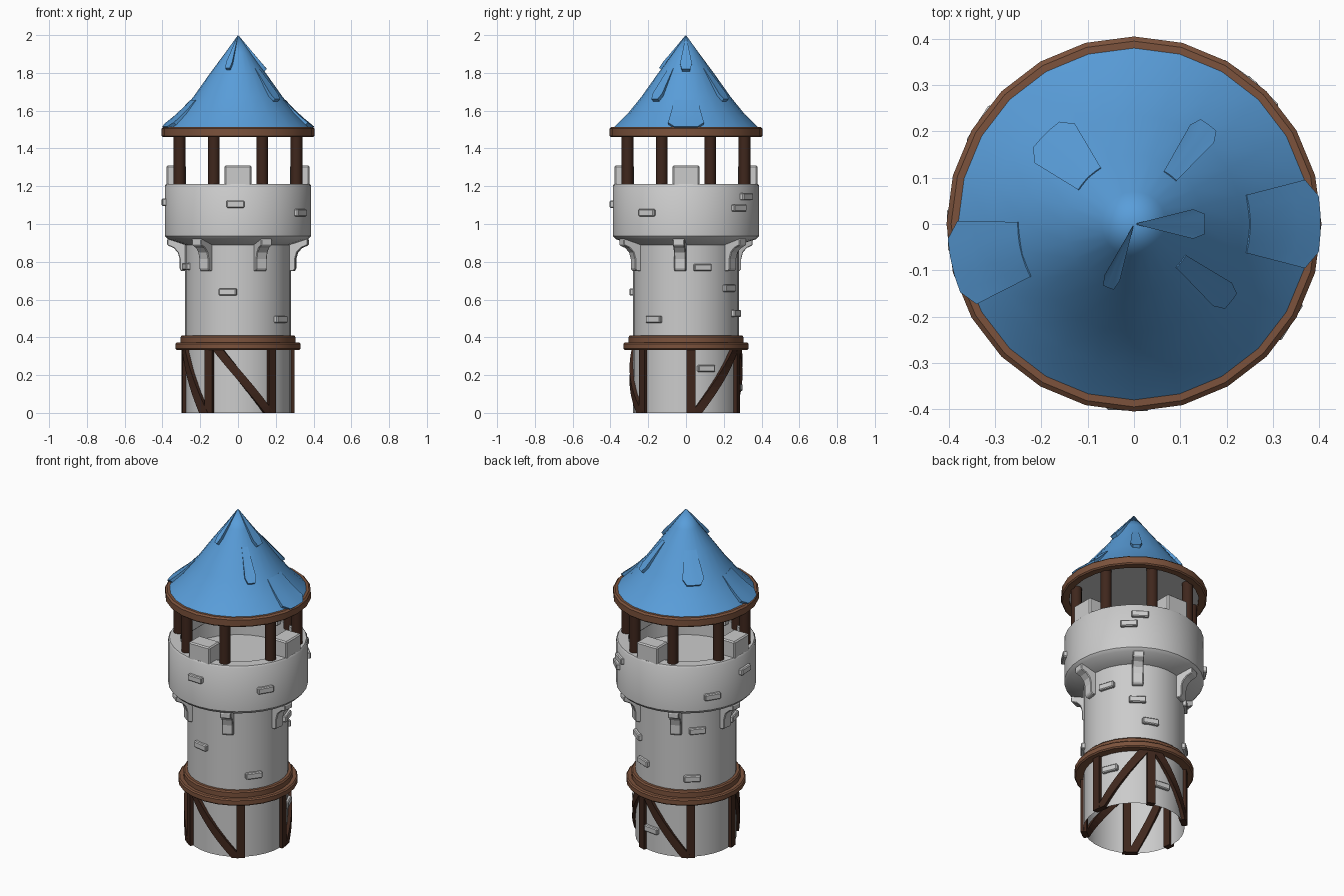
import bpy, bmesh
from math import sin, cos, pi, radians
from mathutils import Matrix

if "Cube" in bpy.data.objects:
    bpy.data.objects.remove(bpy.data.objects["Cube"])


def material(name, rgb):
    m = bpy.data.materials.new(name)
    m.diffuse_color = (*rgb, 1)
    m.use_nodes = True
    m.node_tree.nodes["Principled BSDF"].inputs["Base Color"].default_value = m.diffuse_color
    return m


BLUE = material("blue_roof", (0.10, 0.34, 0.70))
BROWN = material("brown_trim", (0.20, 0.085, 0.045))
DARK = material("dark_wood", (0.05, 0.02, 0.012))


def finish(bm, name, mat=None, smooth=True, bevel=0):
    bmesh.ops.recalc_face_normals(bm, faces=bm.faces[:])
    me = bpy.data.meshes.new(name)
    bm.to_mesh(me)
    bm.free()
    ob = bpy.data.objects.new(name, me)
    bpy.context.collection.objects.link(ob)
    if mat:
        me.materials.append(mat)
    if bevel:
        b = ob.modifiers.new("bevel", 'BEVEL')
        b.width, b.segments, b.limit_method = bevel, 1, 'ANGLE'
    if smooth:
        bpy.ops.object.select_all(action='DESELECT')
        ob.select_set(True)
        bpy.context.view_layer.objects.active = ob
        bpy.ops.object.shade_smooth_by_angle(angle=radians(35))
    return ob


def lathe(name, profile, segs, mat=None, closed=False):
    """Revolve (r, z) points around z."""
    bm = bmesh.new()
    pts = profile + profile[:1] if closed else profile
    vs = [bm.verts.new((r, 0, z)) for r, z in pts]
    es = [bm.edges.new(p) for p in zip(vs, vs[1:])]
    bmesh.ops.spin(bm, geom=vs + es, axis=(0, 0, 1), cent=(0, 0, 0),
                   angle=2 * pi, steps=segs, use_duplicate=False)
    bmesh.ops.remove_doubles(bm, verts=bm.verts[:], dist=1e-5)
    return finish(bm, name, mat)


def loft(name, sections, mat=None, smooth=False, bevel=0, turn=0):
    """Skin closed cross-sections, cap both ends, turn about z (degrees)."""
    bm = bmesh.new()
    loops = [[bm.verts.new(p) for p in s] for s in sections]
    n = len(loops[0])
    for a, b in zip(loops, loops[1:]):
        for i in range(n):
            j = (i + 1) % n
            bm.faces.new((a[i], a[j], b[j], b[i]))
    bm.faces.new(loops[0])
    bm.faces.new(loops[-1])
    bm.transform(Matrix.Rotation(radians(turn), 4, 'Z'))
    return finish(bm, name, mat, smooth, bevel)


def wall_block(name, profile, width, turn, bevel=0):
    """Extrude an (r, z) side profile to a tangential width at an angle."""
    return loft(name, [[(r, s * width / 2, z) for r, z in profile] for s in (-1, 1)],
                bevel=bevel, turn=turn)


def rect(r0, r1, z0, z1):
    return [(r0, z0), (r1, z0), (r1, z1), (r0, z1)]


# Stone shaft, overhanging drum and sunken platform as one open-bottomed shell
lathe("stone_tower", [(.28, 0), (.28, .89), (.372, .92), (.387, .937), (.387, 1.203),
                      (.38, 1.213), (.32, 1.213), (.32, 1.08), (0, 1.08)], 32)

# Two stepped wooden bands above the base
lathe("band_lower", [(.27, .333), (.325, .333), (.332, .34), (.332, .366), (.325, .373),
                     (.27, .373)], 24, BROWN, True)
lathe("band_upper", [(.27, .373), (.304, .373), (.304, .402), (.297, .41), (.27, .41)],
      24, BROWN, True)

# Timber framing: upright posts and curved diagonal braces
def brace(name, a0, a1):
    secs = []
    n = 1 if a0 == a1 else 10
    half = radians(4.6) if n == 1 else radians(5.6)
    for i in range(n + 1):
        t = i / n
        a, z = radians(a0 + (a1 - a0) * t), .345 * t
        secs.append([(r * cos(b), r * sin(b), z) for r, b in
                     ((.265, a - half), (.299, a - half), (.299, a + half), (.265, a + half))])
    loft(name, secs, DARK)


for i, a in enumerate((-122, -52, 5, 69, 130, 187)):
    brace(f"base_post_{i}", a, a)
for i, (a0, a1) in enumerate(((-56, -113), (11, 63), (126, 75), (232, 194))):
    brace(f"base_diagonal_{i}", a0, a1)

# Curved corbels below the drum
CORBEL = [(.26, .75), (.298, .75), (.308, .762), (.308, .815), (.318, .85), (.34, .873),
          (.374, .888), (.374, .918), (.36, .93), (.26, .93)]
for i in range(6):
    wall_block(f"corbel_{i}", CORBEL, .062, -126 + 60 * i, .004)

# Battlement blocks on the parapet
for i in range(4):
    wall_block(f"merlon_{i}", rect(.275, .378, 1.19, 1.31), .142, 90 * i, .007)

# Raised bricks: wall radius, angle, height
BRICKS = [(.387, -92, 1.105), (.387, -32, 1.06), (.387, 46, 1.085), (.387, 55, 1.145),
          (.387, 147, 1.02), (.387, 182, 1.115), (.28, -101, .64), (.28, -37, .495),
          (.28, -165, .775), (.28, 18, .77), (.28, 54, .66), (.28, 69, .527),
          (.28, 138, .77), (.28, 132, .48), (.28, 22, .235), (.28, 83, .135)]
for i, (r, a, z) in enumerate(BRICKS):
    wall_block(f"brick_{i}", rect(r - .03, r + .016, z - .019, z + .019), .095, a, .005)

# Roof pillars
for i in range(8):
    a = radians(22.5 + 45 * i)
    bm = bmesh.new()
    bmesh.ops.create_cone(bm, cap_ends=True, segments=12, radius1=.031, radius2=.031,
                          depth=.3, matrix=Matrix.Translation((.335 * cos(a), .335 * sin(a), 1.335)))
    finish(bm, f"roof_pillar_{i}", DARK)

# Roof rim, ceiling and flared cone
lathe("roof_rim", [(.36, 1.46), (.398, 1.46), (.405, 1.467), (.405, 1.505), (.395, 1.514),
                   (.36, 1.514)], 24, BROWN, True)
lathe("roof_ceiling", [(.37, 1.475), (0, 1.475)], 24)
ROOF = [(.382, 1.512), (.31, 1.582), (.235, 1.675), (.15, 1.795), (.07, 1.903), (0, 2)]
lathe("roof_cone", ROOF, 24, BLUE)


def roof_z(r):
    for (ra, za), (rb, zb) in zip(ROOF, ROOF[1:]):
        if r >= rb:
            return za + (zb - za) * (ra - r) / (ra - rb)


# Lifted shingles: angle, half angle, inner and outer radius
SHINGLES = [(0, 14, .005, .14), (-112, 8, .005, .135), (-38.5, 7.5, .13, .255),
            (53, 7.5, .13, .255), (134.5, 14, .14, .26), (0, 14.5, .25, .39),
            (193, 14, .25, .39)]
for i, (a, half, r0, r1) in enumerate(SHINGLES):
    secs = []
    for t in (-1, -.6, -.2, .2, .6, 1):
        b = radians(half * t)
        end = r1 - (.022 if abs(t) == 1 else 0)
        top, low = [], []
        for s in (0, .33, .67, 1):
            r = r0 + (end - r0) * s
            for row, off in ((top, .002 + .016 * s), (low, -.012 if r > .02 else -.004)):
                q = r + off * .75
                row.append((q * cos(b), q * sin(b), roof_z(r) + off * .66))
        secs.append(top + low[::-1])
    loft(f"shingle_{i}", secs, BLUE, smooth=True, turn=a)
